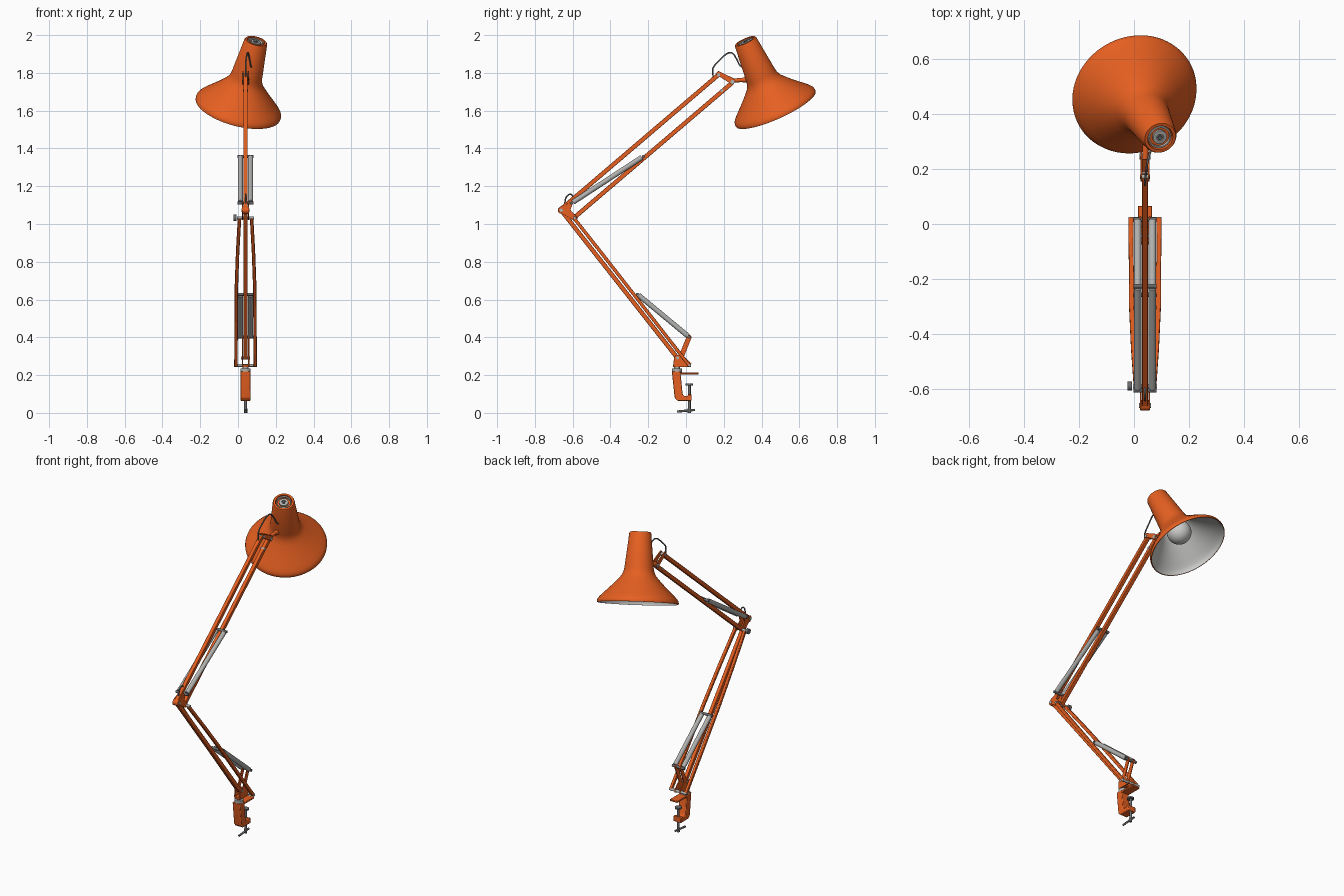
import bpy, bmesh, math
from mathutils import Vector, Matrix

if "Cube" in bpy.data.objects:
    bpy.data.objects.remove(bpy.data.objects["Cube"])

X = 0.04  # plane of the arms


def mat(name, r, g, b):
    m = bpy.data.materials.new(name)
    m.diffuse_color = (r, g, b, 1)
    m.use_nodes = True
    m.node_tree.nodes["Principled BSDF"].inputs["Base Color"].default_value = m.diffuse_color
    return m


ORANGE = mat("orange paint", 0.79, 0.115, 0.015)
STEEL = mat("bright steel", 0.44, 0.44, 0.43)
DARK = mat("dark steel", 0.15, 0.15, 0.155)
WHITE = mat("reflector grey", 0.6, 0.6, 0.585)


def finish(name, bm, m, bevel=0, smooth=True):
    bmesh.ops.recalc_face_normals(bm, faces=bm.faces)
    me = bpy.data.meshes.new(name)
    bm.to_mesh(me)
    bm.free()
    ob = bpy.data.objects.new(name, me)
    bpy.context.collection.objects.link(ob)
    me.materials.append(m)
    if bevel:
        b = ob.modifiers.new("bevel", 'BEVEL')
        b.width, b.segments = bevel, 2
    if smooth:
        bpy.ops.object.select_all(action='DESELECT')
        ob.select_set(True)
        bpy.context.view_layer.objects.active = ob
        bpy.ops.object.shade_smooth_by_angle(angle=math.radians(40))
    return ob


def P(dx, y, z):
    return Vector((X + dx, y, z))


def rod(name, a, b, r, m, r2=None, n=20):
    """Round rod between two points."""
    bm = bmesh.new()
    d = b - a
    M = Matrix.Translation((a + b) / 2) @ d.to_track_quat('Z', 'Y').to_matrix().to_4x4()
    bmesh.ops.create_cone(bm, cap_ends=True, segments=n, radius1=r,
                          radius2=r if r2 is None else r2, depth=d.length, matrix=M)
    return finish(name, bm, m)


def pin(name, y, z, half, r, m, off=0):
    """Round pin across the arm plane."""
    return rod(name, P(off - half, y, z), P(off + half, y, z), r, m)


def plate(name, pts, x0, x1, m, bevel=0.003):
    """Side profile in y, z given thickness in x."""
    bm = bmesh.new()
    f = bm.faces.new([bm.verts.new(P(x0, y, z)) for y, z in pts])
    ext = bmesh.ops.extrude_face_region(bm, geom=[f])
    bmesh.ops.translate(bm, vec=(x1 - x0, 0, 0),
                        verts=[v for v in ext['geom'] if isinstance(v, bmesh.types.BMVert)])
    return finish(name, bm, m, bevel)


def bar(name, path, w, m):
    """Square bar swept along (dx, y, z) points."""
    bm = bmesh.new()
    pts = [P(*p) for p in path]
    d = pts[-1] - pts[0]
    up = Vector((1, 0, 0)).cross(d).normalized() * w / 2
    side = Vector((w / 2, 0, 0))
    rings = [[bm.verts.new(p + side * i + up * j) for i, j in ((1, 1), (-1, 1), (-1, -1), (1, -1))]
             for p in pts]
    for q, r in zip(rings, rings[1:]):
        for k in range(4):
            bm.faces.new((q[k], q[k - 1], r[k - 1], r[k]))
    bm.faces.new(rings[0])
    bm.faces.new(rings[-1])
    return finish(name, bm, m, 0.003)


def wire(name, path, r, m):
    c = bpy.data.curves.new(name, 'CURVE')
    c.dimensions, c.bevel_depth, c.bevel_resolution = '3D', r, 3
    s = c.splines.new('NURBS')
    s.points.add(len(path) - 1)
    for q, p in zip(s.points, path):
        q.co = (*P(*p), 1)
    s.use_endpoint_u = True
    s.order_u = 3
    c.materials.append(m)
    ob = bpy.data.objects.new(name, c)
    bpy.context.collection.objects.link(ob)
    return ob


# Shade frame: origin at rim centre, axis pointing to the cap
RIM, CAP = Vector((0, 0.475, 1.61)), Vector((0.096, 0.313, 1.97))
AXIS = (CAP - RIM).normalized()
FRAME = Matrix.Translation(RIM) @ AXIS.to_track_quat('Z', 'Y').to_matrix().to_4x4()


def lathe(name, prof, m, n=72):
    bm = bmesh.new()
    vs = [bm.verts.new((r, 0, t)) for r, t in prof]
    es = [bm.edges.new(e) for e in zip(vs, vs[1:])]
    bmesh.ops.spin(bm, geom=vs + es, axis=(0, 0, 1), cent=(0, 0, 0), steps=n,
                   angle=2 * math.pi, use_merge=True)
    bmesh.ops.remove_doubles(bm, verts=bm.verts, dist=1e-5)
    bm.transform(FRAME)
    return finish(name, bm, m)


# Shade: outer bell, reflector, bulb, cap details
bell = [(0.231, 0), (0.232, 0.008), (0.229, 0.02), (0.219, 0.033), (0.2, 0.052), (0.15, 0.1),
        (0.112, 0.14), (0.096, 0.16), (0.087, 0.18), (0.083, 0.2), (0.062, 0.398)]
lathe("shade", [(0.227, 0)] + bell + [(0.058, 0.405), (0.047, 0.405), (0.045, 0.39), (0, 0.39)], ORANGE)
lathe("reflector", [(0.227, 0)] + [(r - 0.005, t - 0.002) for r, t in bell[1:-1]] + [(0.07, 0.26), (0, 0.26)], WHITE)
bulb = [(0.07 * math.sin(a), 0.115 - 0.07 * math.cos(a))
        for a in [math.pi * 0.82 * i / 14 for i in range(15)]]
lathe("bulb", bulb + [(0.03, 0.19), (0.028, 0.26)], WHITE, 40)
lathe("cap_ring", [(0.042, 0.39), (0.042, 0.401), (0.037, 0.401), (0.037, 0.39)], WHITE, 40)
lathe("cap_disc", [(0.026, 0.39), (0.026, 0.401), (0.013, 0.402), (0.012, 0.396), (0, 0.396)], STEEL, 40)
lathe("cap_nut", [(0.008, 0.395), (0.008, 0.405), (0, 0.405)], DARK, 16)

# Head joint between arm and shade
for s in (-1, 1):
    plate("head_plate", [(0.155, 1.795), (0.172, 1.81), (0.25, 1.772), (0.262, 1.755), (0.248, 1.735), (0.225, 1.75)],
          s * 0.014 - 0.003, s * 0.014 + 0.003, ORANGE, 0.001)
pin("head_pin_upper", 0.172, 1.79, 0.019, 0.009, STEEL)
pin("head_pin_lower", 0.246, 1.752, 0.02, 0.011, STEEL)
pin("head_pin_bar", 0.19, 1.707, 0.014, 0.008, STEEL)
rod("shade_stem", P(0, 0.235, 1.758), P(0.006, 0.345, 1.766), 0.011, ORANGE)
rod("shade_collar", P(0.004, 0.298, 1.762), P(0.006, 0.335, 1.765), 0.012, ORANGE, 0.018)

# Upper arm: two parallel bars
bar("upper_arm_top", [(0, -0.66, 1.08), (0, 0.172, 1.79)], 0.023, ORANGE)
bar("upper_arm_bottom", [(0, -0.592, 1.034), (0, 0.244, 1.747)], 0.023, ORANGE)

# Lower arm: single rear bar and a pair of bars that draw together at the elbow
bar("lower_arm_centre", [(0, -0.655, 1.065), (0, -0.045, 0.29)], 0.023, ORANGE)
for s in (-1, 1):
    bar("lower_arm_side", [(s * 0.032, -0.592, 1.03), (s * 0.042, -0.45, 0.85), (s * 0.049, -0.3, 0.658),
                           (s * 0.051, 0.018, 0.25)], 0.018, ORANGE)

# Elbow plates, pins, knob
for s in (-1, 1):
    plate("elbow_plate", [(-0.678, 1.07), (-0.67, 1.09), (-0.615, 1.113), (-0.6, 1.105), (-0.612, 1.075),
                          (-0.58, 1.04), (-0.584, 1.022), (-0.6, 1.022)],
          s * 0.016 - 0.003, s * 0.016 + 0.003, ORANGE, 0.001)
pin("elbow_boss", -0.66, 1.073, 0.017, 0.019, ORANGE)
pin("elbow_bolt", -0.66, 1.073, 0.021, 0.009, STEEL)
pin("elbow_pin", -0.59, 1.033, 0.044, 0.008, STEEL)
pin("elbow_knob", -0.59, 1.033, 0.008, 0.016, DARK, -0.055)

# Paired tension springs with cross pins at each end
for name, a, b in (("upper", (-0.606, 1.11), (-0.226, 1.358)), ("lower", (0.016, 0.402), (-0.257, 0.628))):
    for s in (-1, 1):
        A, B = P(s * 0.027, *a), P(s * 0.027, *b)
        rod(name + "_spring", A.lerp(B, 0.02), A.lerp(B, 0.98), 0.0135, STEEL)
    pin(name + "_spring_pin_a", *a, 0.042, 0.008, DARK)
    pin(name + "_spring_pin_b", *b, 0.042, 0.008, DARK)

# Base bracket
for s in (-1, 1):
    plate("base_bracket", [(-0.068, 0.252), (-0.062, 0.3), (-0.035, 0.31), (0.004, 0.405), (0.02, 0.415), (0.03, 0.4),
                           (-0.01, 0.3), (0.028, 0.262), (0.026, 0.242), (-0.05, 0.242)],
          s * 0.017 - 0.003, s * 0.017 + 0.003, ORANGE, 0.001)
plate("bracket_floor", [(-0.068, 0.242), (-0.068, 0.256), (-0.01, 0.256), (-0.01, 0.242)], -0.018, 0.018, ORANGE)
pin("base_pin_rear", -0.045, 0.291, 0.023, 0.008, STEEL)
pin("base_pin_front", 0.018, 0.252, 0.06, 0.008, STEEL)

# Swivel and table clamp
rod("swivel_collar", P(0, -0.048, 0.212), P(0, -0.048, 0.236), 0.026, STEEL)
rod("swivel_post", P(0, -0.048, 0.2), P(0, -0.048, 0.25), 0.015, STEEL)
plate("clamp_body", [(-0.075, 0.22), (-0.03, 0.22), (-0.028, 0.2), (-0.018, 0.1), (-0.012, 0.09), (0.01, 0.09), (0.01, 0.097),
                     (0.03, 0.097), (0.03, 0.064), (-0.045, 0.064), (-0.06, 0.08)], -0.026, 0.026, ORANGE, 0.006)
plate("clamp_jaw", [(-0.05, 0.203), (-0.05, 0.214), (0.066, 0.214), (0.066, 0.203)], -0.026, 0.026, ORANGE)
rod("clamp_screw", P(0, 0.018, 0.005), P(0, 0.018, 0.15), 0.0075, DARK)
rod("clamp_pad", P(0, 0.018, 0.146), P(0, 0.018, 0.155), 0.02, DARK)
rod("screw_handle", P(0, -0.048, 0.007), P(0, 0.048, 0.016), 0.006, DARK)
rod("screw_hub", P(0, 0.018, 0.0), P(0, 0.018, 0.024), 0.009, DARK)

# Power cable loops
wire("head_cable", [(0, 0.145, 1.775), (0, 0.138, 1.815), (0, 0.15, 1.84), (0.003, 0.185, 1.875), (0.008, 0.22, 1.907),
                    (0.014, 0.248, 1.908), (0.022, 0.27, 1.87), (0.028, 0.288, 1.83), (0.036, 0.315, 1.825)], 0.004, DARK)
wire("elbow_cable", [(0, -0.64, 1.08), (0, -0.645, 1.13), (0, -0.615, 1.165), (0, -0.59, 1.14), (0, -0.585, 1.12)], 0.004, DARK)
